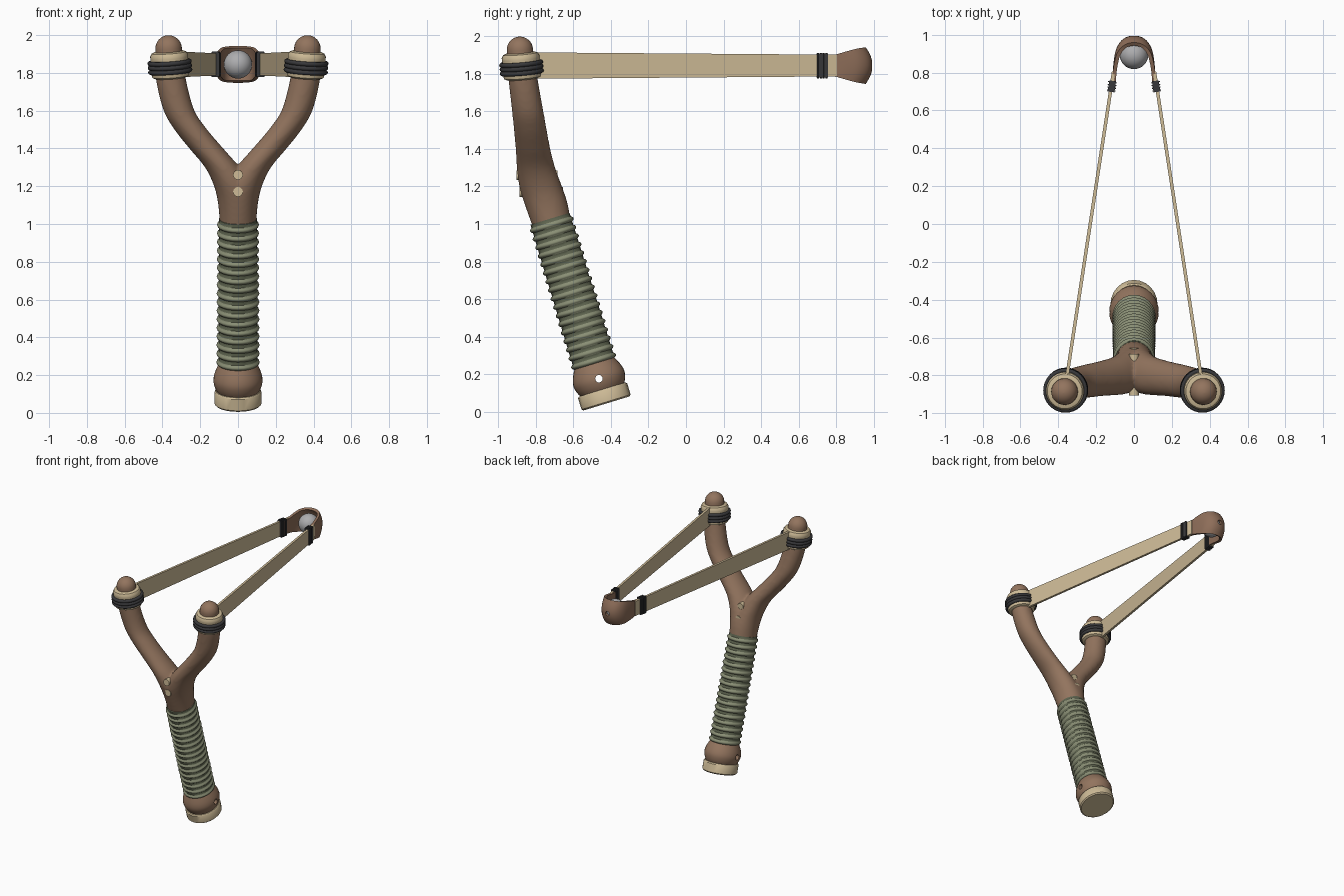
import bpy, bmesh, math
from mathutils import Matrix, Vector

if "Cube" in bpy.data.objects:
    bpy.data.objects.remove(bpy.data.objects["Cube"])


def material(name, rgb):
    m = bpy.data.materials.new(name)
    m.diffuse_color = (*rgb, 1)
    m.use_nodes = True
    m.node_tree.nodes["Principled BSDF"].inputs["Base Color"].default_value = m.diffuse_color
    return m


WOOD = material("brown wood", (0.29, 0.175, 0.112))
LEATHER = material("brown leather", (0.27, 0.155, 0.1))
CREAM = material("cream", (0.62, 0.5, 0.31))
GREEN = material("light green cord", (0.25, 0.27, 0.175))
DARK = material("dark green cord", (0.115, 0.13, 0.08))
BLACK = material("black binding", (0.04, 0.04, 0.043))
STEEL = material("grey steel", (0.42, 0.42, 0.43))


def finish(name, bm, mats, angle=40):
    bmesh.ops.recalc_face_normals(bm, faces=bm.faces)
    me = bpy.data.meshes.new(name)
    bm.to_mesh(me)
    bm.free()
    ob = bpy.data.objects.new(name, me)
    bpy.context.collection.objects.link(ob)
    for m in mats:
        me.materials.append(m)
    smooth(ob, angle)
    return ob


def activate(ob):
    bpy.ops.object.select_all(action='DESELECT')
    ob.select_set(True)
    bpy.context.view_layer.objects.active = ob


def smooth(ob, angle=40):
    activate(ob)
    bpy.ops.object.shade_smooth_by_angle(angle=math.radians(angle))


def modify(ob, kind, **settings):
    activate(ob)
    mod = ob.modifiers.new(kind, kind)
    for k, v in settings.items():
        setattr(mod, k, v)
    bpy.ops.object.modifier_apply(modifier=mod.name)


def loft(bm, rings, closed=False, row_mat=None):
    """Skin rings of points; cap the ends or join last ring to the first."""
    vs = [[bm.verts.new(p) for p in r] for r in rings]
    n = len(vs[0])
    for i in range(len(vs) - (0 if closed else 1)):
        a, b = vs[i], vs[(i + 1) % len(vs)]
        for j in range(n):
            f = bm.faces.new((a[j], a[(j + 1) % n], b[(j + 1) % n], b[j]))
            f.material_index = row_mat(i) if row_mat else 0
    if not closed:
        bm.faces.new(vs[0])
        bm.faces.new(vs[-1])


def revolve(name, profile, matrix, mats, n=32, xs=1.0, closed=False, row_mat=None, angle=40):
    bm = bmesh.new()
    loft(bm, [[matrix @ Vector((r * xs * math.cos(2 * math.pi * k / n),
                                r * math.sin(2 * math.pi * k / n), z)) for k in range(n)]
              for r, z in profile], closed, row_mat)
    return finish(name, bm, mats, angle)


def spline(pts, steps):
    """Catmull-Rom interpolation of tuples of any length."""
    out = []
    for i in range(len(pts) - 1):
        p0, p1, p2, p3 = pts[max(i - 1, 0)], pts[i], pts[i + 1], pts[min(i + 2, len(pts) - 1)]
        for s in range(steps):
            t = s / steps
            out.append(tuple(0.5 * (2 * b + (c - a) * t + (2 * a - 5 * b + 4 * c - d) * t * t
                                    + (3 * b - a - 3 * c + d) * t ** 3)
                             for a, b, c, d in zip(p0, p1, p2, p3)))
    return out + [pts[-1]]


def drill(ob, radius, center, axis):
    q = Vector((0, 0, 1)).rotation_difference(Vector(axis)).to_matrix().to_4x4()
    cutter = revolve("cutter", [(radius, -0.3), (radius, 0.3)],
                     Matrix.Translation(center) @ q, [], 20)
    cutter.hide_render = True
    modify(ob, 'BOOLEAN', object=cutter, operation='DIFFERENCE', solver='EXACT')
    bpy.data.objects.remove(cutter)
    smooth(ob)


# Handle: butt cap, pommel with lanyard hole, cord grip, all on a tilted axis
H = Matrix.Translation((0, -0.424, 0.043)) @ Matrix.Rotation(math.radians(17), 4, 'X')
revolve("butt_cap", [(0.128, 0), (0.137, 0.008), (0.137, 0.07), (0.13, 0.078)], H, [CREAM], 24, 0.91)
pommel = revolve("pommel", spline([(0.118, 0.07), (0.134, 0.1), (0.142, 0.135), (0.136, 0.17),
                                   (0.118, 0.21), (0.1, 0.24)], 4), H, [WOOD], 32, 0.92)
drill(pommel, 0.02, H @ Vector((0, 0, 0.138)), (1, 0, 0))

COILS, START, END = 17, 0.222, 1.03
pitch = (END - START) / COILS
profile = []
for i in range(COILS):
    r = 0.125 - 0.004 * i / COILS
    profile += [(r - dr, START + (i + f) * pitch) for dr, f in
                ((0.012, 0), (0.003, 0.15), (0, 0.3), (0.003, 0.45), (0.012, 0.6))]
profile.append((0.109, END))
revolve("cord_grip", profile, H, [GREEN, DARK], 24, 0.92,
        row_mat=lambda i: 1 if i % 5 == 4 else 0, angle=50)

# Fork: two lofted arms (x, y, z, rx, ry), fused and smoothed into one body
ARM = [(0, -0.705, 0.95, 0.095, 0.1), (0.004, -0.744, 1.1, 0.101, 0.115),
       (0.028, -0.775, 1.2, 0.099, 0.114), (0.083, -0.8, 1.3, 0.092, 0.103),
       (0.168, -0.816, 1.4, 0.09, 0.093), (0.25, -0.83, 1.5, 0.087, 0.088),
       (0.312, -0.844, 1.6, 0.082, 0.084), (0.352, -0.866, 1.75, 0.08, 0.079),
       (0.367, -0.883, 1.88, 0.076, 0.076)]
bm = bmesh.new()
for side in (-1, 1):
    loft(bm, [[(side * (x + rx * math.cos(a)), y + ry * math.sin(a), z)
               for a in [2 * math.pi * k / 28 for k in range(28)]]
              for x, y, z, rx, ry in spline(ARM, 5)])
fork = finish("fork", bm, [WOOD])
modify(fork, 'REMESH', mode='VOXEL', voxel_size=0.012)
modify(fork, 'SMOOTH', factor=0.5, iterations=6)
smooth(fork, 80)

# Pins through the throat
for i, (z, y0, y1) in enumerate(((1.26, -0.905, -0.686), (1.17, -0.887, -0.655))):
    revolve(f"throat_pin_{i + 1}", [(0.026, -y1), (0.026, -y0)],
            Matrix.Translation((0, 0, z)) @ Matrix.Rotation(math.radians(90), 4, 'X'), [CREAM], 20)

for side, label in ((-1, "left"), (1, "right")):
    # Arm tip: dome, cream collar, three black binding rings
    T = (Matrix.Translation((side * 0.361, -0.878, 1.84))
         @ Matrix.Rotation(math.radians(5), 4, 'X') @ Matrix.Rotation(math.radians(4 * side), 4, 'Y'))
    dome = [(0.07, 0.0), (0.07, 0.09)] + [
        (max(0.07 * math.cos(a), 0.001), 0.09 + 0.07 * math.sin(a))
        for a in [math.pi / 2 * k / 8 for k in range(1, 9)]]
    revolve(f"{label}_tip", dome, T, [WOOD], 28)
    revolve(f"{label}_collar", [(0.08, -0.068), (0.097, -0.06), (0.102, -0.04), (0.1, 0.04),
                                (0.101, 0.052), (0.092, 0.068), (0.076, 0.074)], T, [CREAM], 32)
    for k in range(3):
        revolve(f"{label}_tip_binding_{k + 1}",
                [(0.105 + 0.0125 * math.cos(a), -0.03 + 0.023 * k + 0.0125 * math.sin(a))
                 for a in [2 * math.pi * j / 10 for j in range(10)]], T, [BLACK], 32, closed=True)

    # Flat elastic band, tapering towards the pouch
    a, b = Vector((0.355, -0.81, 1.845)), Vector((0.108, 0.805, 1.845))
    bm = bmesh.new()
    loft(bm, [[(side * (p.x + sx * 0.009), p.y, p.z + sz * h)
               for sx, sz in ((-1, -1), (1, -1), (1, 1), (-1, 1))]
              for p, h in ((a, 0.07), (b, 0.058))])
    finish(f"{label}_band", bm, [CREAM])

    # Binding where band meets pouch
    for k in range(4):
        y = 0.705 + 0.0145 * k
        p = a.lerp(b, (y - a.y) / (b.y - a.y))
        bm = bmesh.new()
        bmesh.ops.create_cube(bm, size=1, matrix=Matrix.Translation((side * (p.x - 0.003), y, p.z))
                              @ Matrix.Rotation(math.atan2(0.247, 1.615) * side, 4, 'Z')
                              @ Matrix.Diagonal((0.046, 0.015, 0.136, 1)))
        bmesh.ops.bevel(bm, geom=bm.edges[:], offset=0.005, segments=2, affect='EDGES')
        finish(f"{label}_pouch_binding_{k + 1}", bm, [BLACK])

# Pouch: dished strip bent in a U (x, y, half height), with a hole at the back
half = [(0.109, 0.72, 0.052), (0.103, 0.79, 0.058), (0.097, 0.86, 0.073),
        (0.083, 0.925, 0.086), (0.05, 0.97, 0.091), (0, 0.985, 0.092)]
path = spline(half + [(-x, y, h) for x, y, h in half[-2::-1]], 4)
bm = bmesh.new()
grid = []
for x, y, h in path:
    back = max(0, (y - 0.8) / 0.185)
    grid.append([bm.verts.new((x * (1 - 0.08 * back * s * s), y - 0.035 * back * s * s, 1.845 + h * s))
                 for s in [-1 + k / 4 for k in range(9)]])
for r0, r1 in zip(grid, grid[1:]):
    for k in range(8):
        bm.faces.new((r0[k], r0[k + 1], r1[k + 1], r1[k]))
pouch = finish("pouch", bm, [LEATHER])
modify(pouch, 'SOLIDIFY', thickness=0.02, offset=0)
drill(pouch, 0.018, (0, 1.15, 1.845), (0, 1, 0))

# Steel ball held in the pouch
bm = bmesh.new()
bmesh.ops.create_uvsphere(bm, u_segments=32, v_segments=16, radius=0.075,
                          matrix=Matrix.Translation((0, 0.893, 1.845)))
finish("ball", bm, [STEEL])
